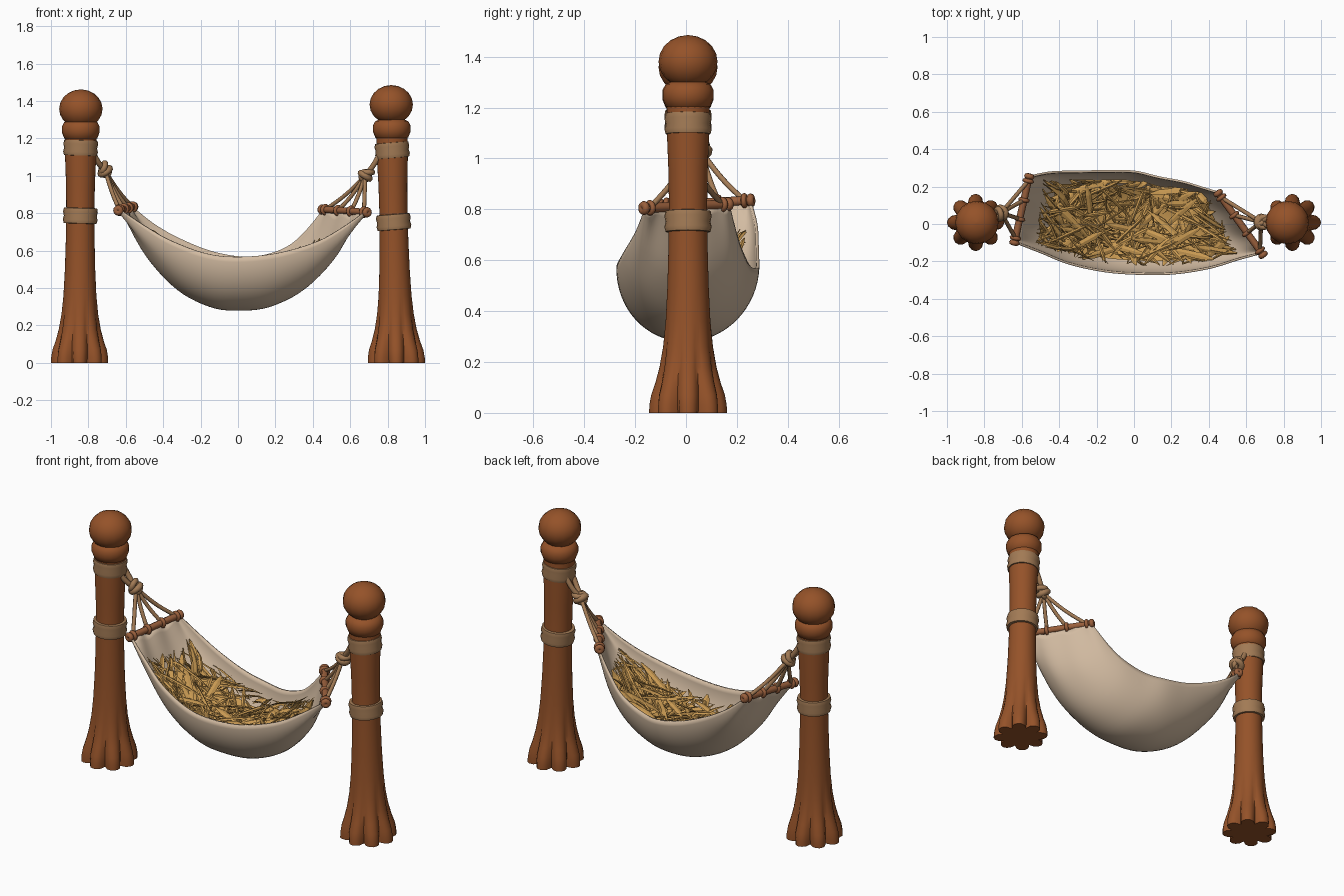
import bpy, bmesh, math, random
from mathutils import Vector, Matrix

if "Cube" in bpy.data.objects:
    bpy.data.objects.remove(bpy.data.objects["Cube"])

random.seed(4)


def material(name, rgb):
    m = bpy.data.materials.new(name)
    m.diffuse_color = (*rgb, 1)
    m.use_nodes = True
    m.node_tree.nodes["Principled BSDF"].inputs["Base Color"].default_value = m.diffuse_color
    return m


WOOD = material("brown wood", (0.30, 0.085, 0.022))
ROD = material("light brown wood", (0.32, 0.115, 0.045))
ROPE = material("tan rope", (0.36, 0.195, 0.09))
CLOTH = material("cream cloth", (0.65, 0.50, 0.36))
HAY = material("golden straw", (0.58, 0.32, 0.085))


def finish(name, bm, mat, smooth=True, angle=50):
    bmesh.ops.recalc_face_normals(bm, faces=bm.faces)
    me = bpy.data.meshes.new(name)
    bm.to_mesh(me)
    bm.free()
    me.materials.append(mat)
    for p in me.polygons:
        p.use_smooth = smooth
    if smooth:
        me.set_sharp_from_angle(angle=math.radians(angle))
    ob = bpy.data.objects.new(name, me)
    bpy.context.collection.objects.link(ob)
    return ob


def lathe(name, profile, mat, segs=24, matrix=Matrix(), toes=False, closed=False):
    """Spin (radius, z) points; toes carve grooves that fade out upwards."""
    bm = bmesh.new()
    rings = []
    for r, z in profile:
        groove = 0.32 * max(0, 1 - z / 0.36) ** 1.3 if toes else 0
        ring = []
        for i in range(segs):
            a = math.tau * i / segs
            rr = r * (1 - groove * (1 - abs(math.cos(4 * a)) ** 0.7))
            ring.append(bm.verts.new(matrix @ Vector((rr * math.cos(a), rr * math.sin(a), z))))
        rings.append(ring)
    pairs = list(zip(rings, rings[1:]))
    if closed:
        pairs.append((rings[-1], rings[0]))
    else:
        bm.faces.new(rings[0])
        bm.faces.new(rings[-1])
    for lo, hi in pairs:
        for i in range(segs):
            j = (i + 1) % segs
            bm.faces.new((lo[i], lo[j], hi[j], hi[i]))
    return finish(name, bm, mat)


def tube(name, pts, r, mat):
    """Round rope or rod swept along a smooth path."""
    cu = bpy.data.curves.new(name, 'CURVE')
    cu.dimensions = '3D'
    cu.bevel_depth, cu.bevel_resolution, cu.resolution_u = r, 2, 6
    cu.use_fill_caps = True
    sp = cu.splines.new('BEZIER')
    sp.bezier_points.add(len(pts) - 1)
    for b, p in zip(sp.bezier_points, pts):
        b.co = p
        b.handle_left_type = b.handle_right_type = 'AUTO'
    cu.materials.append(mat)
    ob = bpy.data.objects.new(name, cu)
    bpy.context.collection.objects.link(ob)
    bpy.ops.object.select_all(action='DESELECT')
    ob.select_set(True)
    bpy.context.view_layer.objects.active = ob
    bpy.ops.object.convert(target='MESH')


def ring(name, pos, axis, major, minor, mat):
    rot = Vector(axis).to_track_quat('Z', 'Y').to_matrix().to_4x4()
    prof = [(major + minor * math.cos(k * math.tau / 8), minor * math.sin(k * math.tau / 8))
            for k in range(8)]
    lathe(name, prof, mat, 14, Matrix.Translation(pos) @ rot, closed=True)


# Posts with clawed feet, collar, ball top and two rope bands
POST = [(0.153, 0), (0.152, 0.03), (0.145, 0.07), (0.128, 0.12), (0.112, 0.18),
        (0.098, 0.26), (0.088, 0.36), (0.081, 0.5), (0.077, 0.65), (0.075, 0.8),
        (0.077, 0.95), (0.083, 1.1), (0.084, 1.22)]
COLLAR = [(0.07, -0.055), (0.088, -0.045), (0.101, -0.012), (0.101, 0.018), (0.088, 0.042), (0.06, 0.055)]
BAND = [(0.07, -0.043), (0.088, -0.041), (0.093, -0.022), (0.088, -0.002),
        (0.093, 0.02), (0.089, 0.04), (0.07, 0.043)]


def post(side, x, lean, ball_z, collar_z, bands, tilt):
    shear = Matrix.Translation((x, 0.008, 0))
    shear[0][2] = lean
    at = lambda z: Matrix.Translation(shear @ Vector((0, 0, z)))
    lathe(side + "_post", POST, WOOD, 48, shear, toes=True)
    lathe(side + "_collar", COLLAR, WOOD, 20, at(collar_z))
    ball = [(max(0.116 * math.sin(math.pi * k / 10), 0.002), -0.104 * math.cos(math.pi * k / 10))
            for k in range(11)]
    lathe(side + "_ball", ball, WOOD, 16, at(ball_z))
    for z in bands:
        lathe(side + "_band", BAND, ROPE, 20, at(z) @ Matrix.Rotation(tilt, 4, 'Y'))


post("left", -0.847, 0.005, 1.358, 1.245, (1.15, 0.787), 0.03)
post("right", 0.847, -0.02, 1.381, 1.25, (1.137, 0.753), -0.08)

# Hammock guide curves: front rim, keel, back rim
FRONT = [(-.63, -.1, .81), (-.5, -.15, .73), (-.35, -.21, .65), (-.17, -.25, .585), (0, -.265, .567),
         (.2, -.265, .585), (.4, -.235, .64), (.55, -.19, .715), (.68, -.155, .8)]
KEEL = [(-.6, .08, .81), (-.48, .06, .57), (-.32, .03, .395), (-.15, .01, .305), (0, 0, .285),
        (.17, -.01, .305), (.35, -.01, .4), (.49, 0, .57), (.57, 0, .8)]
BACK = [(-.57, .25, .83), (-.45, .275, .74), (-.3, .28, .66), (-.15, .282, .6), (0, .28, .57),
        (.13, .25, .575), (.26, .225, .62), (.36, .195, .7), (.46, .165, .815)]


def along(pts, u):
    """Catmull-Rom point at u in 0..1."""
    n = len(pts) - 1
    i = min(int(u * n), n - 1)
    t = u * n - i
    a, b, c, d = (Vector(pts[min(max(k, 0), n)]) for k in range(i - 1, i + 3))
    return 0.5 * (2 * b + (c - a) * t + (2 * a - 5 * b + 4 * c - d) * t * t
                  + (3 * b - a - 3 * c + d) * t ** 3)


def sling(u, v, lift=0.0):
    """Point on the sling; lift raises it toward the line between the rims."""
    f, k, b = along(FRONT, u), along(KEEL, u), along(BACK, u)
    c = (f + b) / 2
    p = c - (b - f) / 2 * math.cos(math.pi * v) + (k - c) * math.sin(math.pi * v) * (1 - lift)
    gather = max(0, 1 - min(u, 1 - u) / 0.2)
    p.z += 0.01 * gather * math.cos(v * math.tau * 4) * (1 - lift)
    return p


def patch(name, nu, nv, u0, u1, v0, v1, lift, mat):
    bm = bmesh.new()
    g = [[bm.verts.new(sling(u0 + (u1 - u0) * i / nu, v0 + (v1 - v0) * j / nv, lift))
          for j in range(nv + 1)] for i in range(nu + 1)]
    for i in range(nu):
        for j in range(nv):
            bm.faces.new((g[i][j], g[i + 1][j], g[i + 1][j + 1], g[i][j + 1]))
    return finish(name, bm, mat)


cloth = patch("sling_cloth", 40, 32, 0, 1, 0, 1, 0, CLOTH)
mod = cloth.modifiers.new("thickness", 'SOLIDIFY')
mod.thickness, mod.offset = 0.012, 0
patch("straw_bed", 16, 10, 0.16, 0.84, 0.24, 0.76, 0.36, HAY)

# Loose straw: pointed blades laid inside the sling
bm = bmesh.new()
clamp = lambda x, lo, hi: min(max(x, lo), hi)
for _ in range(300):
    u, v = random.uniform(0.12, 0.86), random.uniform(0.2, 0.8)
    du, dv = random.uniform(-0.1, 0.1), random.uniform(-0.16, 0.16)
    lift = random.uniform(0.36, 0.62)
    dl = random.uniform(-0.16, 0.16)
    a = sling(clamp(u - du, 0.1, 0.88), clamp(v - dv, 0.19, 0.81), lift - dl)
    b = sling(clamp(u + du, 0.1, 0.88), clamp(v + dv, 0.19, 0.81), lift + dl)
    d = b - a
    if d.length < 0.07:
        continue
    side = d.cross(Vector((random.gauss(0, .4), random.gauss(0, .4), 1))).normalized()
    up = side.cross(d).normalized()
    w = random.choice((0.006, 0.008, 0.01, 0.012, 0.018))
    loops = []
    for t, s in ((0, 0.25), (0.25, 1), (0.7, 0.9), (1, 0.15)):
        c = a + d * t + up * 0.012 * math.sin(math.pi * t)
        loops.append([bm.verts.new(c + o) for o in
                      (side * w * s, up * 0.005 * s, -side * w * s, -up * 0.005 * s)])
    for p, q in zip(loops, loops[1:]):
        for i in range(4):
            j = (i + 1) % 4
            bm.faces.new((p[i], p[j], q[j], q[i]))
    bm.faces.new(loops[0])
    bm.faces.new(loops[-1])
finish("straw", bm, HAY, smooth=False)


# Spreader rods, fanned ropes, knots and ties to the posts
def rigging(side, front, back, knot, tie):
    front, back, knot, tie = map(Vector, (front, back, knot, tie))
    axis = (back - front).normalized()
    tube(side + "_rod", [front, back], 0.019, ROD)
    for end in (front, back):
        ring(side + "_rod_end", end, axis, 0.013, 0.015, ROD)
    for k in range(4):
        p = front.lerp(back, 0.07 + 0.86 * k / 3)
        ring(side + "_rod_loop", p, axis, 0.02, 0.011, ROD)
        mid = p.lerp(knot, 0.5) + Vector((0, 0, -0.012))
        tube(side + "_fan_rope", [p, mid, knot], 0.011, ROPE)
    pull = (tie - knot).normalized()
    across = pull.cross(Vector((0, 1, 0)))
    ring(side + "_knot", knot, pull, 0.028, 0.018, ROPE)
    ring(side + "_knot", knot + pull * 0.022, pull + across * 0.7, 0.027, 0.016, ROPE)
    ring(side + "_knot", knot, Vector((0, 1, 0)) + across * 0.5, 0.024, 0.015, ROPE)
    for s in (-1, 1):
        off = Vector((0, 0.02 * s, 0))
        mid = knot.lerp(tie, 0.5) + off + Vector((0, 0, -0.01))
        tube(side + "_tie_rope", [knot, mid, tie + off * 1.5], 0.015, ROPE)


rigging("left", (-.64, -.1, .815), (-.56, .255, .835), (-.71, .06, 1.025), (-.785, .02, 1.14))
rigging("right", (.69, -.165, .805), (.45, .165, .82), (.68, .01, 1.0), (.765, .01, 1.13))
